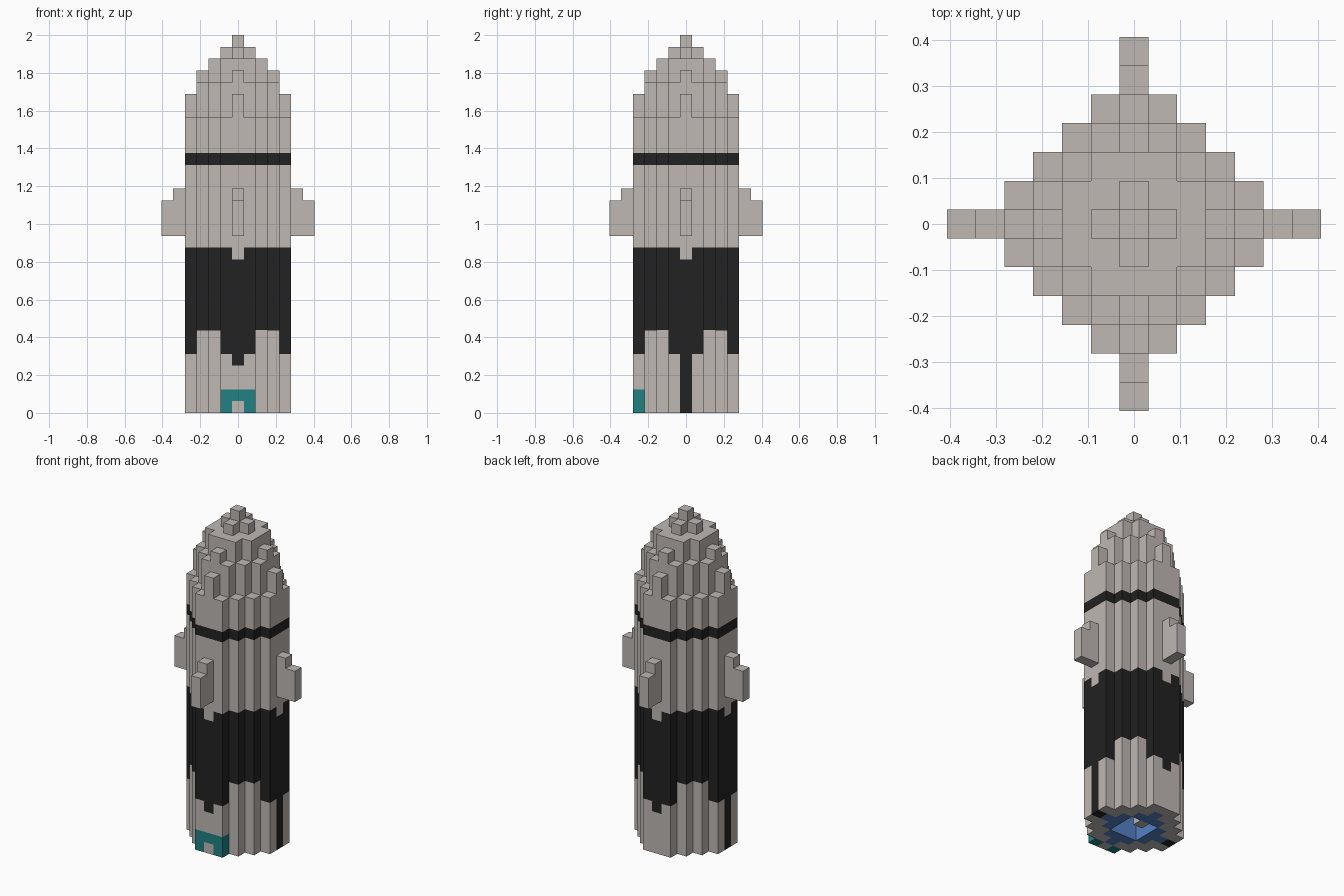
import bpy, bmesh
from mathutils import Vector, Matrix
from math import pi

U = 2 / 32  # edge of one block

cube = bpy.data.objects.get("Cube")
if cube:
    bpy.data.objects.remove(cube, do_unlink=True)


def make_material(name, rgb):
    mat = bpy.data.materials.new(name)
    mat.use_nodes = True
    mat.diffuse_color = (*rgb, 1)
    mat.node_tree.nodes["Principled BSDF"].inputs["Base Color"].default_value = (*rgb, 1)
    return mat


GREY, BLACK, TEAL, BLUE = range(4)
MATERIALS = [
    make_material("warm_grey", (0.52, 0.48, 0.455)),
    make_material("charcoal", (0.016, 0.016, 0.016)),
    make_material("teal", (0.015, 0.22, 0.23)),
    make_material("engine_blue", (0.09, 0.22, 0.55)),
]
AXES = [Vector(a) * s for a in ((1, 0, 0), (0, 1, 0), (0, 0, 1)) for s in (1, -1)]


def block_part(name, cells):
    """Skin a dict of block positions -> colour, keeping only outer faces."""
    bm = bmesh.new()
    for cell, colour in cells.items():
        centre = Vector(cell) + Vector((0, 0, 0.5))
        for n in AXES:
            if tuple(int(c + d) for c, d in zip(cell, n)) in cells:
                continue
            u = Vector((n.y, n.z, n.x))
            v = n.cross(u)
            corners = [centre + (n + u * a + v * b) / 2
                       for a, b in ((-1, -1), (1, -1), (1, 1), (-1, 1))]
            face = bm.faces.new([bm.verts.new(c * U) for c in corners])
            face.material_index = colour
    bmesh.ops.remove_doubles(bm, verts=bm.verts, dist=U / 100)
    # Merge flat neighbours of one colour
    bmesh.ops.dissolve_limit(bm, angle_limit=0.01, verts=bm.verts, edges=bm.edges,
                             delimit={'MATERIAL'})
    mesh = bpy.data.meshes.new(name)
    bm.to_mesh(mesh)
    bm.free()
    for mat in MATERIALS:
        mesh.materials.append(mat)
    obj = bpy.data.objects.new(name, mesh)
    bpy.context.collection.objects.link(obj)
    return obj


def plan(reach, limit):
    """Stepped octagon of block columns."""
    r = range(-reach, reach + 1)
    return [(x, y) for x in r for y in r if abs(x) + abs(y) <= limit]


def hull_colour(x, y, z):
    ax, ay = abs(x), abs(y)
    on_axis = min(ax, ay) == 0
    # Doorway at the front
    if y == -4 and z < 2:
        return GREY if x == 0 and z == 0 else TEAL
    # Side stripes, upper ring and broad band with notched edges
    if ax == 4 and y == 0 and z < 5:
        return BLACK
    if z == 21:
        return BLACK
    low = 4 if on_axis else 5 if max(ax, ay) == 4 else 7
    high = 13 if on_axis else 14
    if ax + ay >= 4 and low <= z < high:
        return BLACK
    # Engine underside
    if ax + ay <= 3 and z < 4:
        return BLUE
    return GREY


# Hull with a square engine well underneath
HULL_TOP, WELL = 25, 4
hull = {}
for x, y in plan(4, 5):
    in_well = max(abs(x), abs(y)) <= 1
    for z in range(WELL if in_well else 0, HULL_TOP):
        hull[x, y, z] = hull_colour(x, y, z)
# Strut inside the well
for z in range(WELL):
    hull[0, 1, z] = GREY
block_part("hull", hull)


# Stepped nose cone
def nose_top(x, y):
    ax, ay = abs(x), abs(y)
    total = ax + ay
    if min(ax, ay) == 0:
        return {0: 32, 1: 31, 2: 30, 3: 29, 4: 27}[total]
    return {2: 30, 3: 30, 4: 28}.get(total, HULL_TOP)


block_part("nose_cone", {(x, y, z): GREY for x, y in plan(4, 5)
                         for z in range(HULL_TOP, nose_top(x, y))})

# Four fins around the hull
fin_cells = {(x, 0, z): GREY for x, top in ((5, 19), (6, 18)) for z in range(15, top)}
for i, side in enumerate(("left", "back", "right", "front")):
    fin = block_part(side + "_fin", fin_cells)
    fin.data.transform(Matrix.Rotation(i * pi / 2, 4, 'Z'))
